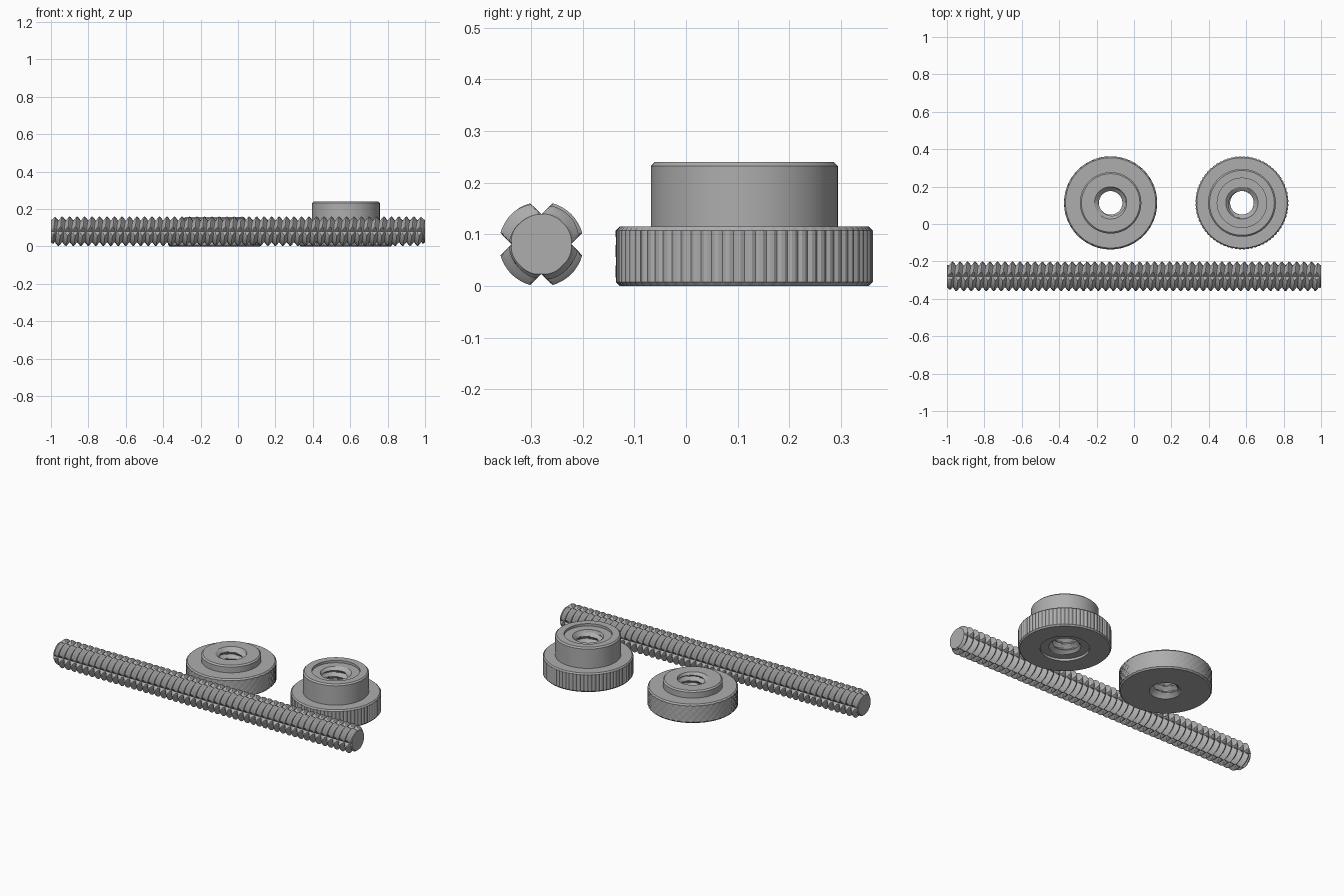
import bpy, bmesh, math

cube = bpy.data.objects.get("Cube")
if cube:
    bpy.data.objects.remove(cube)

steel = bpy.data.materials.new("grey_steel")
steel.use_nodes = True
GREY = (0.42, 0.42, 0.42, 1)
steel.diffuse_color = GREY
steel.node_tree.nodes["Principled BSDF"].inputs["Base Color"].default_value = GREY

PITCH, ROOT, CREST = 0.04, 0.058, 0.082


def thread(turns):
    """Triangular thread with small flats: 0 at the root, 1 at the crest."""
    tri = 1 - abs((turns % 1) * 2 - 1)
    return min(1, max(0, tri * 1.2 - 0.1))


def finish(bm, name, location, angle):
    bmesh.ops.recalc_face_normals(bm, faces=bm.faces)
    mesh = bpy.data.meshes.new(name)
    bm.to_mesh(mesh)
    bm.free()
    mesh.materials.append(steel)
    ob = bpy.data.objects.new(name, mesh)
    bpy.context.collection.objects.link(ob)
    ob.location = location
    bpy.ops.object.select_all(action='DESELECT')
    ob.select_set(True)
    bpy.context.view_layer.objects.active = ob
    bpy.ops.object.shade_smooth_by_angle(angle=math.radians(angle))
    return ob


def skin(bm, rings, closed):
    """Join successive closed rings of vertices with quads."""
    pairs = list(zip(rings, rings[1:]))
    if closed:
        pairs.append((rings[-1], rings[0]))
    for a, b in pairs:
        for i in range(len(a)):
            j = (i + 1) % len(a)
            bm.faces.new((a[i], a[j], b[j], b[i]))


# Threaded rod: helical strips cut by four lengthwise V grooves
def build_rod():
    bm = bmesh.new()
    quarter = [-15.5, -11, -6, 0, 6, 11, 15.5, 22, 30, 38, 45, 52, 60, 68]
    angles = [math.radians(q + 90 * k) for k in range(4) for q in quarter]
    count, steps = len(angles), 8
    rows = int(2 / PITCH + 4) * steps
    grid = []
    for row in range(rows + 1):
        line = []
        for k in range(count + 1):
            a = angles[k % count] + (math.tau if k == count else 0)
            x = -1 - 2 * PITCH + PITCH * (row / steps + a / math.tau)
            r = ROOT + (CREST - ROOT) * thread(row / steps)
            off = abs((a + math.pi / 4) % (math.pi / 2) - math.pi / 4)
            if off < math.radians(20):
                r = min(r, ROOT / (math.cos(off) - math.sin(off)))
            r = min(r, ROOT + max(0, 1 - abs(x)))       # tapered ends
            line.append(bm.verts.new((x, r * math.sin(a), r * math.cos(a))))
        grid.append(line)
    for lo, hi in zip(grid, grid[1:]):
        for k in range(count):
            bm.faces.new((lo[k], lo[k + 1], hi[k + 1], hi[k]))
    bmesh.ops.remove_doubles(bm, verts=bm.verts, dist=0.0001)
    for side in (-1, 1):
        bmesh.ops.bisect_plane(bm, geom=bm.verts[:] + bm.edges[:] + bm.faces[:], dist=1e-6,
                               plane_co=(side, 0, 0), plane_no=(side, 0, 0), clear_outer=True)
    bmesh.ops.holes_fill(bm, edges=[e for e in bm.edges if e.is_boundary], sides=0)
    finish(bm, "threaded_rod", (0, -0.28, 0.081), 30)


# Knurled nut: lathed outside, knurled flange rim and threaded bore
def build_nut(name, location, sides, rim, boss, height, recess, knurl):
    flange, bevel = 0.115, 0.008
    rows = 10
    outside = [(0.249 - bevel, 0, None)]
    outside += [(0.249, bevel + (flange - 2 * bevel) * j / rows, j) for j in range(rows + 1)]
    outside += [(0.249 - bevel, flange, None), (boss, flange, None),
                (boss, height - bevel, None), (boss - bevel, height, None)]
    lip = 0.086
    low, high = 0, height
    if recess:
        low, high = recess, height - recess
        outside += [(rim, height, None), (rim, high, None)]
    outside.append((lip, high, None))

    bore_rows = round((high - low - 0.03) / 0.005)
    top, bottom = high - 0.015, low + 0.015
    bore = [top + (bottom - top) * j / bore_rows for j in range(bore_rows + 1)]

    bm = bmesh.new()
    rings = []

    def ring(radius, z):
        rings.append([bm.verts.new((radius(i) * math.cos(math.tau * i / sides),
                                    radius(i) * math.sin(math.tau * i / sides), z))
                      for i in range(sides)])

    for r, z, j in outside:
        ring(lambda i: r - (0.004 if j is not None and knurl(i, j) else 0), z)
    for z in bore:
        ring(lambda i: 0.063 + 0.019 * thread(z / PITCH - i / sides), z)
    ring(lambda i: lip, low)
    if recess:
        ring(lambda i: rim, low)
        ring(lambda i: rim, 0)
    skin(bm, rings, True)
    finish(bm, name, location, 25)


def diamond(i, j):
    return (i + j) % 4 == 0 or (i - j) % 4 == 0


def straight(i, j):
    return i % 3 == 0


build_rod()
build_nut("low_diamond_knurled_nut", (-0.125, 0.113, 0), 160, 0, 0.164, 0.158, 0, diamond)
build_nut("tall_straight_knurled_nut", (0.577, 0.113, 0), 216, 0.132, 0.181, 0.24, 0.014, straight)
